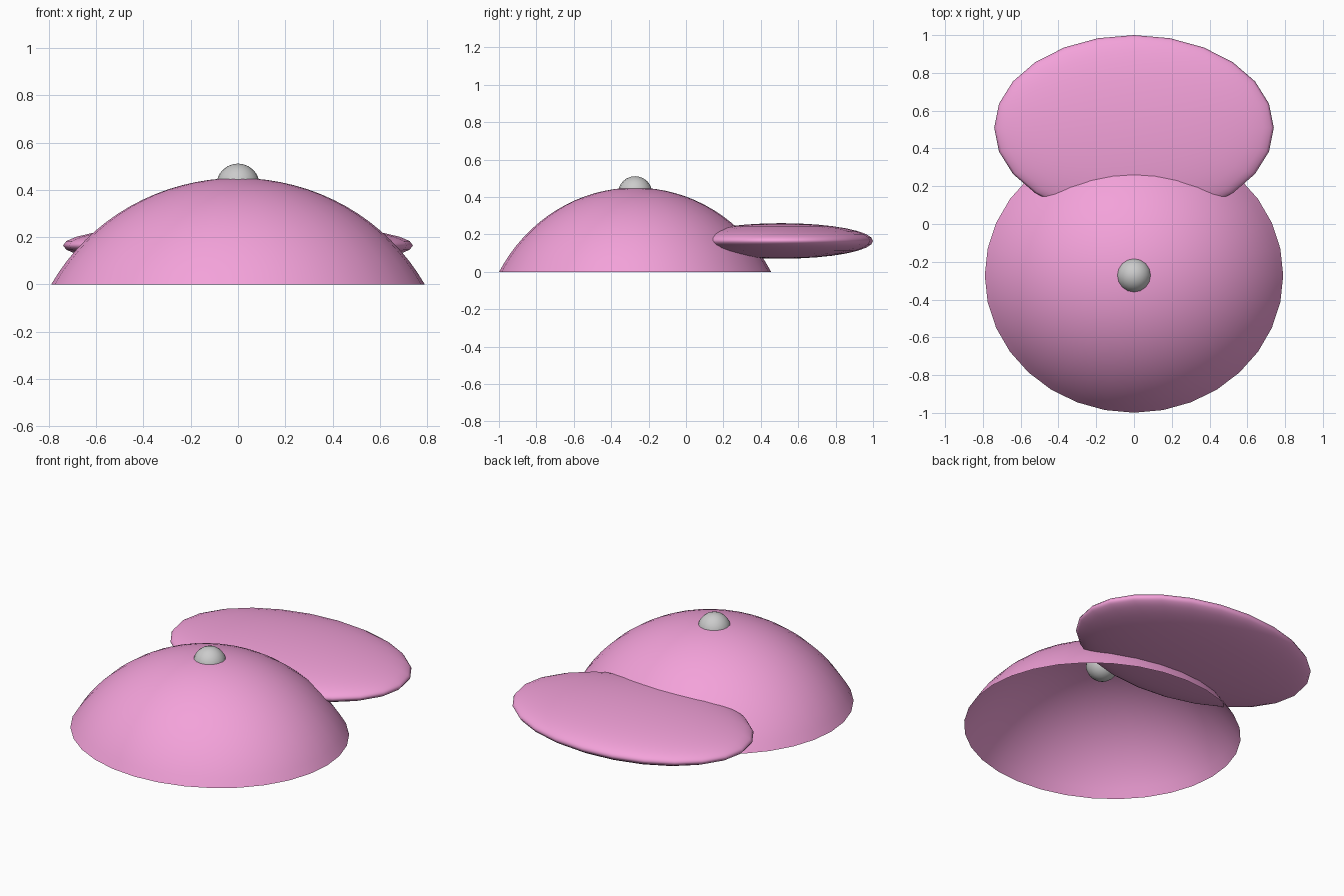
import bpy, bmesh, math

if "Cube" in bpy.data.objects:
    bpy.data.objects.remove(bpy.data.objects["Cube"])

pink = bpy.data.materials.new("pink_cloth")
pink.diffuse_color = (0.9, 0.36, 0.7, 1)
pink.use_nodes = True
pink.node_tree.nodes["Principled BSDF"].inputs["Base Color"].default_value = pink.diffuse_color


def smooth(obj):
    for p in obj.data.polygons:
        p.use_smooth = True


def ellipsoid(name, loc, radii, segments, rings, mat=None):
    bpy.ops.mesh.primitive_uv_sphere_add(segments=segments, ring_count=rings, radius=1, location=loc)
    obj = bpy.context.object
    obj.name = name
    obj.scale = radii
    smooth(obj)
    if mat:
        obj.data.materials.append(mat)
    return obj


# Crown: open spherical cap, stretched slightly sideways
SEG, RINGS, HEIGHT, RX, RY = 32, 16, 0.45, 0.79, 0.727
limit = math.radians(61)
bm = bmesh.new()
top = bm.verts.new((0, 0, HEIGHT))
previous = None
for i in range(1, RINGS + 1):
    t = limit * i / RINGS
    r = math.sin(t) / math.sin(limit)
    z = HEIGHT * (math.cos(t) - math.cos(limit)) / (1 - math.cos(limit))
    ring = [bm.verts.new((RX * r * math.cos(math.tau * k / SEG),
                          RY * r * math.sin(math.tau * k / SEG), z)) for k in range(SEG)]
    for k in range(SEG):
        n = (k + 1) % SEG
        if previous:
            bm.faces.new((previous[k], ring[k], ring[n], previous[n]))
        else:
            bm.faces.new((top, ring[k], ring[n]))
    previous = ring
mesh = bpy.data.meshes.new("crown")
bm.to_mesh(mesh)
bm.free()
crown = bpy.data.objects.new("crown", mesh)
bpy.context.collection.objects.link(crown)
crown.location = (0, -0.272, 0)
crown.data.materials.append(pink)
smooth(crown)

# Brim: flattened ellipsoid running through the crown wall
ellipsoid("brim", (0, 0.51, 0.165), (0.74, 0.49, 0.095), 24, 16, pink)

# Button on top
ellipsoid("top_button", (0, -0.272, 0.419), (0.092, 0.092, 0.092), 16, 12)
